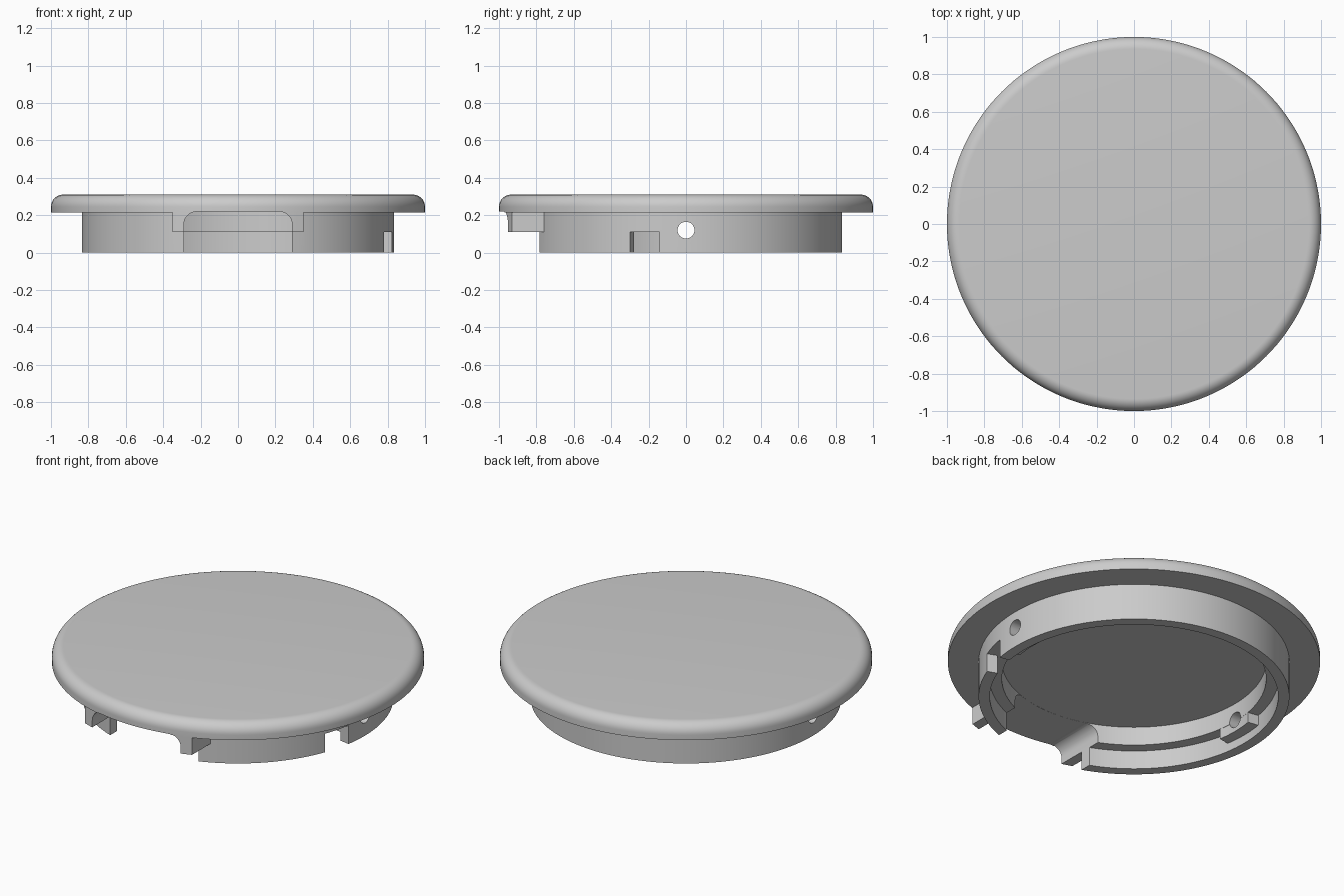
import bpy, bmesh
from math import sin, cos, asin, pi, radians

if "Cube" in bpy.data.objects:
    bpy.data.objects.remove(bpy.data.objects["Cube"], do_unlink=True)

grey = bpy.data.materials.new("light grey plastic")
grey.use_nodes = True
grey.diffuse_color = (0.6, 0.6, 0.6, 1)
grey.node_tree.nodes["Principled BSDF"].inputs["Base Color"].default_value = (0.6, 0.6, 0.6, 1)


def finish(name, bm):
    bmesh.ops.recalc_face_normals(bm, faces=bm.faces)
    mesh = bpy.data.meshes.new(name)
    bm.to_mesh(mesh)
    bm.free()
    mesh.materials.append(grey)
    ob = bpy.data.objects.new(name, mesh)
    bpy.context.collection.objects.link(ob)
    return ob


def lathe(name, profile, steps=144):
    bm = bmesh.new()
    verts = [bm.verts.new((r, 0, z)) for r, z in profile]
    edges = [bm.edges.new(pair) for pair in zip(verts, verts[1:])]
    bmesh.ops.spin(bm, geom=verts + edges, cent=(0, 0, 0), axis=(0, 0, 1),
                   angle=2 * pi, steps=steps)
    bmesh.ops.remove_doubles(bm, verts=bm.verts, dist=0.0005)
    return finish(name, bm)


def prism(name, points, direction):
    """Extrude a closed outline of 3D points along a direction."""
    bm = bmesh.new()
    face = bm.faces.new([bm.verts.new(p) for p in points])
    new = bmesh.ops.extrude_face_region(bm, geom=[face])["geom"]
    moved = [g for g in new if isinstance(g, bmesh.types.BMVert)]
    bmesh.ops.translate(bm, verts=moved, vec=direction)
    return finish(name, bm)


def arc(r, a0, a1, n, cx=0, cy=0):
    return [(cx + r * cos(a0 + (a1 - a0) * i / n), cy + r * sin(a0 + (a1 - a0) * i / n))
            for i in range(n + 1)]


def sector(name, r0, r1, a0, a1, z0, z1):
    outline = arc(r0, a0, a1, 8) + arc(r1, a1, a0, 8)
    return prism(name, [(x, y, z0) for x, y in outline], (0, 0, z1 - z0))


def combine(body, tool, operation):
    mod = body.modifiers.new(tool.name, "BOOLEAN")
    mod.operation, mod.solver, mod.object = operation, "EXACT", tool
    bpy.context.view_layer.objects.active = body
    bpy.ops.object.modifier_apply(modifier=mod.name)
    bpy.data.objects.remove(tool, do_unlink=True)


# Rounded cap with a stepped skirt underneath
RIM, TOP, ROUND = 1.0, 0.31, 0.065
profile = [(0, 0.22), (0.71, 0.22), (0.71, 0.11), (0.775, 0.11), (0.775, 0),
           (0.835, 0), (0.835, 0.215), (RIM, 0.215)]
profile += arc(ROUND, 0, pi / 2, 10, RIM - ROUND, TOP - ROUND) + [(0, TOP)]
cap = lathe("round_cap", profile)

# Front block that the slot splits into two cheeks
half = asin(0.35 / 0.995)
front = arc(0.995, -pi / 2 - half, -pi / 2 + half, 16) + [(0.35, -0.75), (-0.35, -0.75)]
combine(cap, prism("front_cheeks", [(x, y, 0.111) for x, y in front], (0, 0, 0.107)), "UNION")

# Inner pads around the side holes
for side in (0, pi):
    a = radians(9.5)
    combine(cap, sector("hole_pad", 0.711, 0.8, side - a, side + a, 0.05, 0.15), "UNION")

# Front slot with rounded upper corners
W, H, R = 0.29, 0.2195, 0.07
slot = [(-W, -0.1), (W, -0.1)]
slot += arc(R, 0, pi / 2, 8, W - R, H - R) + arc(R, pi / 2, pi, 8, R - W, H - R)
combine(cap, prism("front_slot", [(x, -1.1, z) for x, z in slot], (0, 0.55, 0)), "DIFFERENCE")

# Notch in the lower skirt on the left side
combine(cap, sector("side_notch", 0.74, 0.9, radians(-21), radians(-9.7), -0.1, 0.1095),
        "DIFFERENCE")

# Pin holes through both sides of the skirt
for x in (-0.95, 0.6):
    hole = [(x, y, z) for y, z in arc(0.045, 0, 2 * pi, 32, 0, 0.12)[:-1]]
    combine(cap, prism("pin_hole", hole, (0.35, 0, 0)), "DIFFERENCE")

bpy.ops.object.select_all(action="DESELECT")
cap.select_set(True)
bpy.context.view_layer.objects.active = cap
bpy.ops.object.shade_smooth_by_angle(angle=radians(30))
